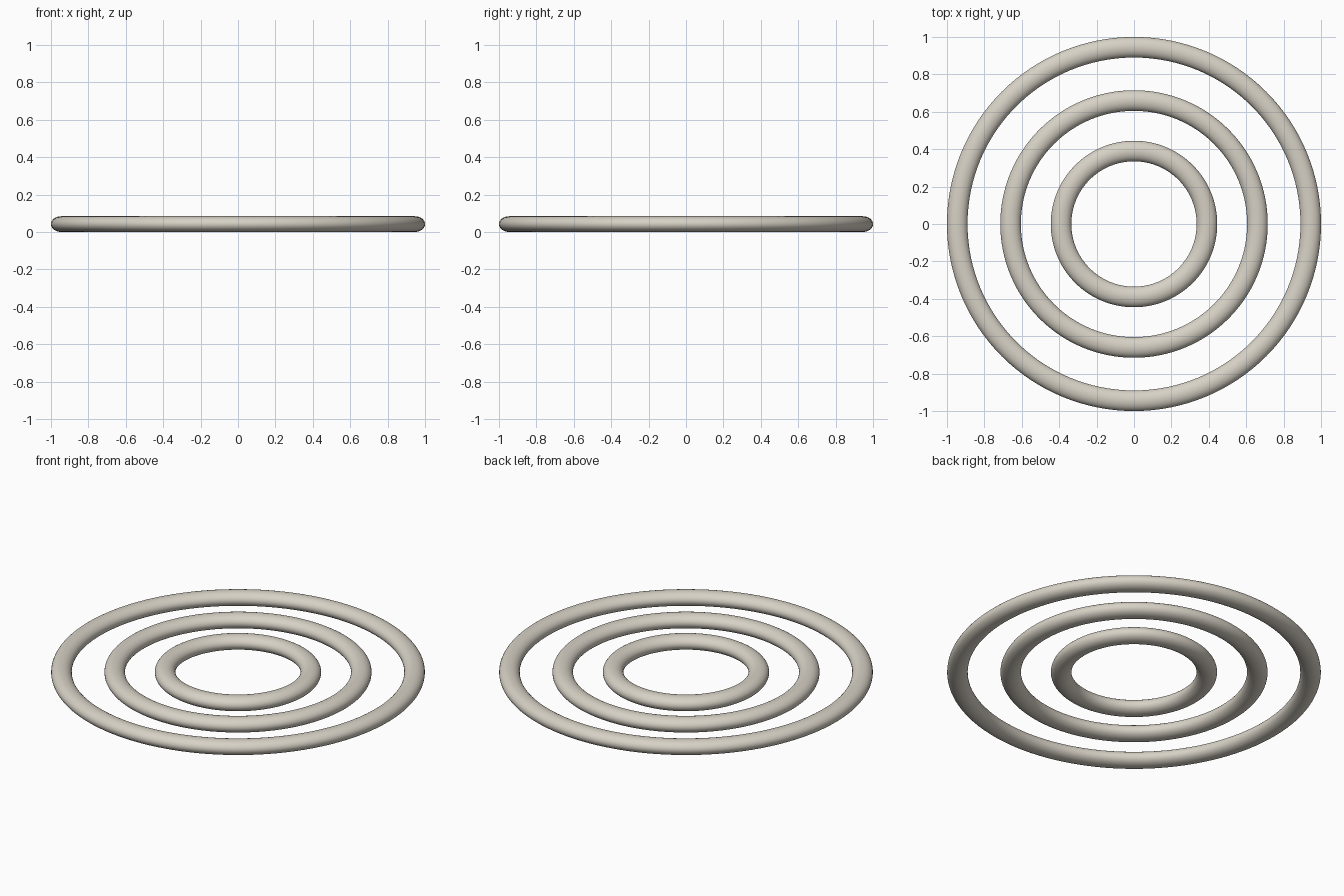
import bpy

if "Cube" in bpy.data.objects:
    bpy.data.objects.remove(bpy.data.objects["Cube"])

# One warm light grey for all rings
mat = bpy.data.materials.new("warm_light_grey")
mat.diffuse_color = (0.68, 0.64, 0.56, 1.0)
mat.use_nodes = True
mat.node_tree.nodes["Principled BSDF"].inputs["Base Color"].default_value = mat.diffuse_color

TUBE = 0.055      # half width of each ring band
HEIGHT = 0.084    # flattened tube height


def ring(name, centre_radius):
    """Concentric ring with a slightly flattened round section."""
    bpy.ops.mesh.primitive_torus_add(
        major_radius=centre_radius, minor_radius=TUBE,
        major_segments=128, minor_segments=32, location=(0, 0, HEIGHT / 2))
    ob = bpy.context.object
    ob.name = name
    ob.scale.z = HEIGHT / (2 * TUBE)
    bpy.ops.object.transform_apply(location=False, rotation=False, scale=True)
    bpy.ops.object.shade_smooth()
    ob.data.materials.append(mat)


# Three concentric rings
for name, radius in (("outer_ring", 0.945), ("middle_ring", 0.66), ("inner_ring", 0.39)):
    ring(name, radius)
